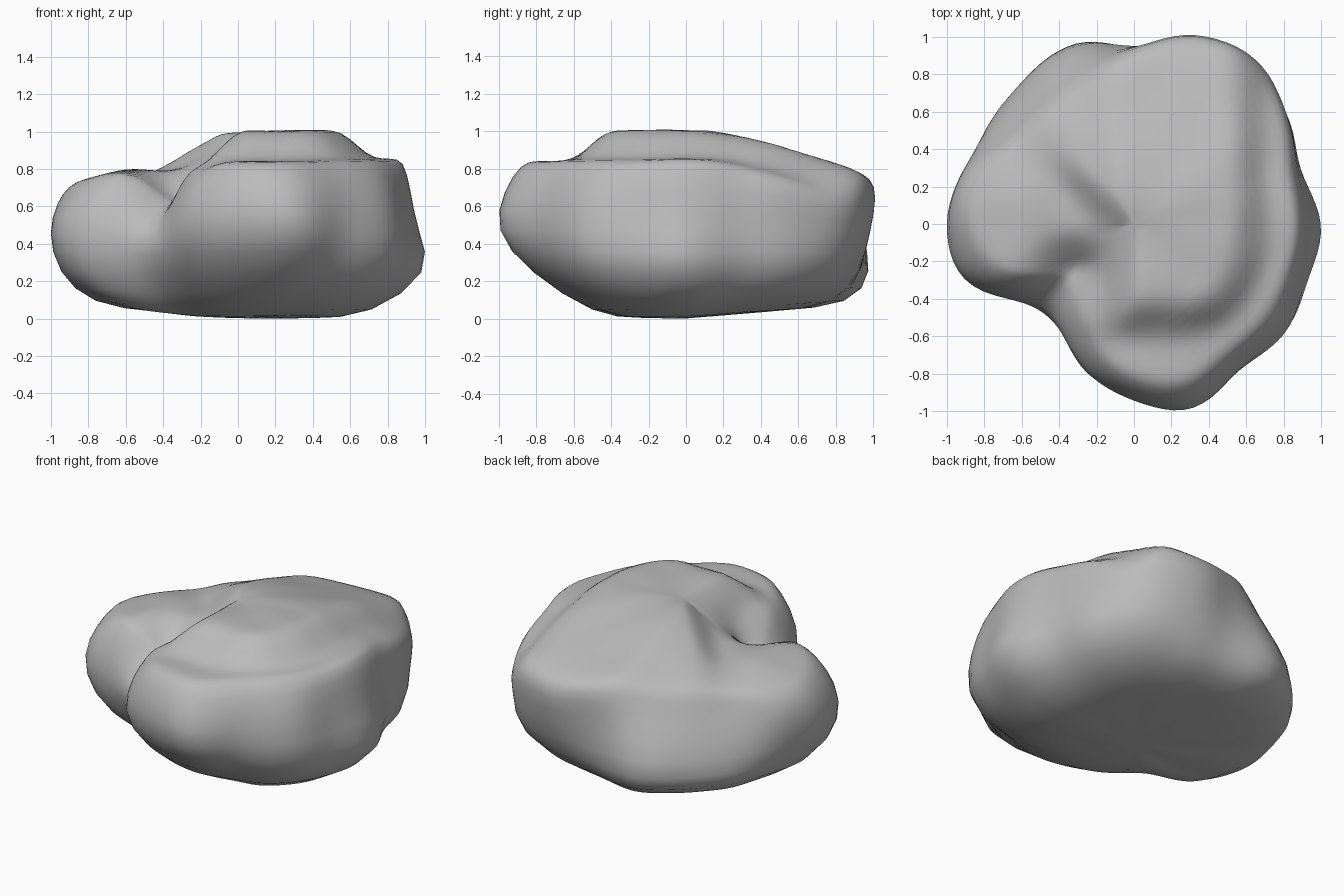
import bpy, bmesh, math
from mathutils import Vector, noise

cube = bpy.data.objects.get("Cube")
if cube:
    bpy.data.objects.remove(cube, do_unlink=True)

SEGMENTS = 60


def smoothstep(value, low, high):
    t = min(1, max(0, (value - low) / (high - low)))
    return t * t * (3 - 2 * t)


def segment_distance(point, start, end):
    along = end - start
    t = (point - start).dot(along) / along.length_squared
    return (point - start - along * min(1, max(0, t))).length


def around(radii, turn):
    """Smooth closed interpolation through evenly spaced radii."""
    count = len(radii)
    place = turn * count
    i, t = int(place), place % 1
    a, b, c, d = (radii[(i + k) % count] for k in (-1, 0, 1, 2))
    return b + t * ((c - a) + t * ((2 * a - 5 * b + 4 * c - d) + t * (3 * b - a - 3 * c + d))) / 2


def top_height(x, y):
    """Sloping plateau, lower shelf round its front and sides, gully in front of the side lobe."""
    height = 1.01 + .02 * x - .28 * max(0, y - .1) ** 1.3
    left = max(0, -x - .1)
    height -= .4 * left / (1 + .45 * left)
    # Shelf wraps the front and left flank, then the hollow fades out on the right lobe
    edge = math.hypot(max(0, x - .25) / .4, max(0, -.1 - y) / .44)
    shelf = smoothstep(edge, .72, 1.18)
    flank = smoothstep(min(-x - .02, -(y + .92 * x) / 1.36), -.06, .16)
    flank *= 1 - .85 * smoothstep(-x, .28, .65)
    height -= max(.16 * shelf, .12 * flank)
    gap = segment_distance(Vector((x, y)), Vector((-.52, -.55)), Vector((-.32, -.25)))
    return height - .17 * math.exp(-(gap / .14) ** 2)


# Plan outlines, counter-clockwise from +x
base = [.71, .7, .74, .78, .82, .86, .93, .93, .9, .84,
        .78, .7, .46, .42, .43, .46, .5, .56, .66, .71]
lower = [1.06, .96, 1.03, 1.05, .98, .96, 1.06, 1, .97, .95,
         .97, .94, .69, .65, .73, .8, .89, .91, 1, 1.01]
middle = [.96, .92, 1, 1.08, 1.04, .94, .97, .91, .9, .96,
          1.02, .99, .75, .71, .87, .97, 1.08, .98, 1.01, .96]
upper = [.93, .93, 1.02, 1.11, 1.07, .95, .86, .82, .82, .95,
         .97, .89, .63, .62, .8, .93, 1.01, .94, .96, .93]
shoulder = [.89, .88, .98, 1.08, 1.04, .92, .83, .79, .79, .9,
            .9, .78, .5, .54, .7, .84, .91, .86, .88, .88]


def base_z(x, y, top):
    return .02 + .07 * max(0, y) + .1 * max(0, -x - .2)


def lower_z(x, y, top):
    return .26


def middle_z(x, y, top):
    return min(.48, top - .2)


def upper_z(x, y, top):
    return min(.7, top - .09)


def shoulder_z(x, y, top):
    return top - .01


layers = [(base, .55, base_z), (base, 1, base_z), (lower, 1, lower_z),
          (middle, 1, middle_z), (upper, 1, upper_z), (shoulder, 1, shoulder_z)]
layers += [(shoulder, scale, lambda x, y, top: top)
           for scale in (.92, .82, .72, .62, .52, .42, .32, .22, .11)]

# Boulder skin: rings joined by quads, closed by fans
bm = bmesh.new()
rings = []
for radii, scale, height in layers:
    ring = []
    for k in range(SEGMENTS):
        turn = k / SEGMENTS
        r = around(radii, turn) * scale
        x, y = r * math.cos(turn * math.tau), r * math.sin(turn * math.tau)
        ring.append(bm.verts.new((x, y, height(x, y, top_height(x, y)))))
    rings.append(ring)
for low, high in zip(rings, rings[1:]):
    for k in range(SEGMENTS):
        n = (k + 1) % SEGMENTS
        bm.faces.new((low[k], low[n], high[n], high[k]))
bottom = bm.verts.new((0, 0, .015))
peak = bm.verts.new((0, 0, top_height(0, 0)))
for k in range(SEGMENTS):
    n = (k + 1) % SEGMENTS
    bm.faces.new((bottom, rings[0][n], rings[0][k]))
    bm.faces.new((peak, rings[-1][k], rings[-1][n]))

# Gentle weathered bumps
for v in bm.verts:
    v.co += noise.noise_vector(v.co * 4) * .012
bmesh.ops.recalc_face_normals(bm, faces=bm.faces)

# Rest on the ground
ground = min(v.co.z for v in bm.verts)
bmesh.ops.translate(bm, verts=bm.verts, vec=(0, 0, -ground))

mesh = bpy.data.meshes.new("boulder")
bm.to_mesh(mesh)
bm.free()
boulder = bpy.data.objects.new("boulder", mesh)
bpy.context.collection.objects.link(boulder)
bpy.context.view_layer.objects.active = boulder
boulder.select_set(True)
rounding = boulder.modifiers.new("rounding", "SUBSURF")
rounding.levels = rounding.render_levels = 1
bpy.ops.object.modifier_apply(modifier="rounding")
bpy.ops.object.shade_smooth_by_angle(angle=math.radians(50))

stone = bpy.data.materials.new("grey stone")
stone.use_nodes = True
colour = (.5, .5, .5, 1)
stone.diffuse_color = colour
stone.node_tree.nodes["Principled BSDF"].inputs["Base Color"].default_value = colour
mesh.materials.append(stone)
